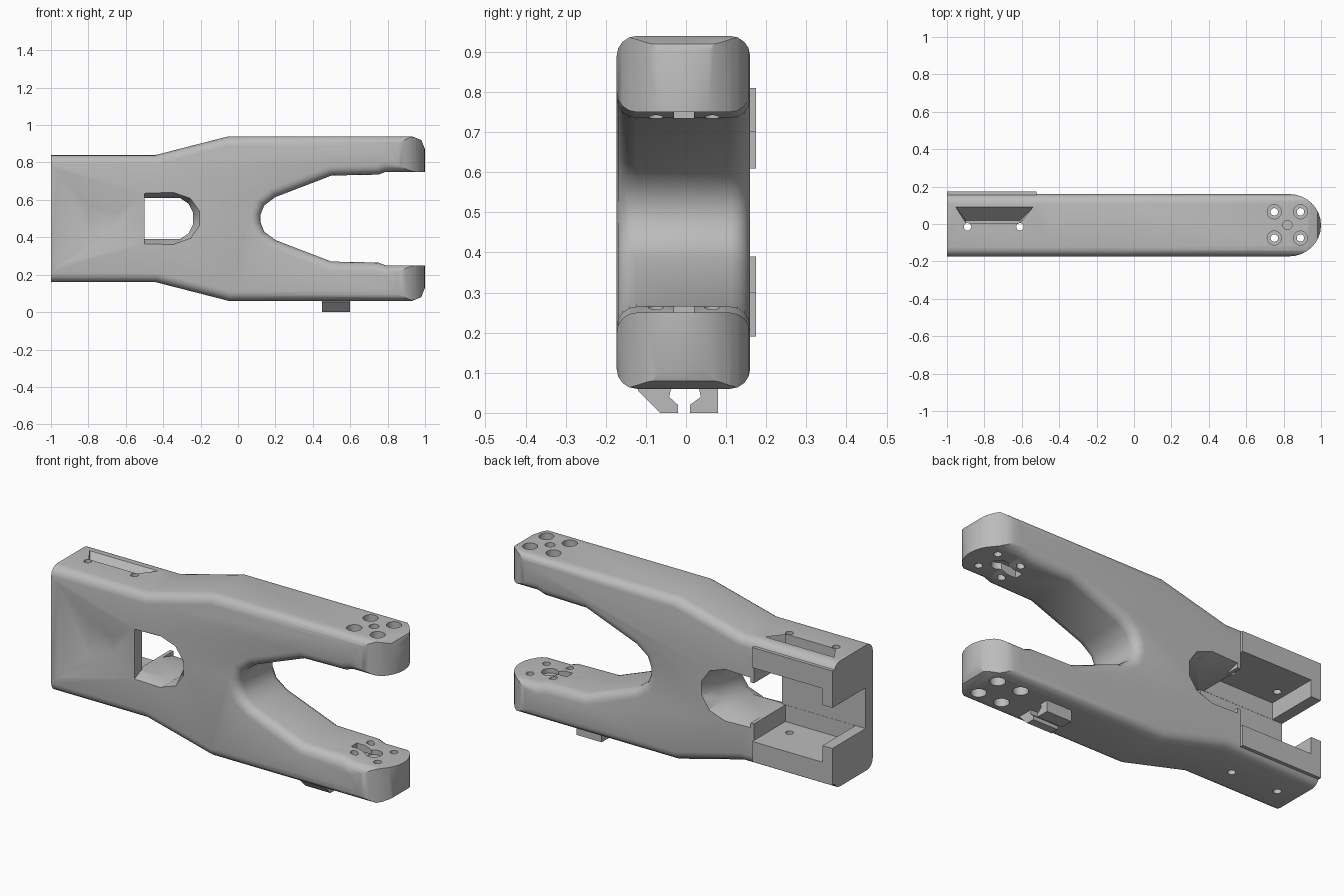
import bpy, bmesh, math
from mathutils import Vector

cube = bpy.data.objects.get("Cube")
if cube:
    bpy.data.objects.remove(cube, do_unlink=True)

grey = bpy.data.materials.new("plain grey")
grey.use_nodes = True
grey.diffuse_color = (0.5, 0.5, 0.5, 1)
grey.node_tree.nodes["Principled BSDF"].inputs["Base Color"].default_value = (0.5, 0.5, 0.5, 1)

FRONT, BACK, MID = -0.173, 0.16, 0.5


def point(axis, a, b, t):
    return {"x": (t, a, b), "y": (a, t, b), "z": (a, b, t)}[axis]


def prism(name, pts, axis, lo, hi, pts_hi=None, rim=0):
    """Extrude a profile along an axis, optionally to a second profile, with rounded rims."""
    bm = bmesh.new()
    low = [bm.verts.new(point(axis, a, b, lo)) for a, b in pts]
    high = [bm.verts.new(point(axis, a, b, hi)) for a, b in (pts_hi or pts)]
    bm.faces.new(low)
    bm.faces.new(high[::-1])
    n = len(pts)
    for i in range(n):
        j = (i + 1) % n
        bm.faces.new((low[i], low[j], high[j], high[i]))
    bmesh.ops.recalc_face_normals(bm, faces=bm.faces)
    if rim:
        caps = set(low), set(high)
        edges = [e for e in bm.edges if any(set(e.verts) <= c for c in caps)]
        bmesh.ops.bevel(bm, geom=edges, offset=rim, segments=4, profile=0.5,
                        affect='EDGES', clamp_overlap=True)
    mesh = bpy.data.meshes.new(name)
    bm.to_mesh(mesh)
    bm.free()
    mesh.materials.append(grey)
    obj = bpy.data.objects.new(name, mesh)
    bpy.context.collection.objects.link(obj)
    return obj


def box(name, x, y, z):
    return prism(name, [(x[0], y[0]), (x[1], y[0]), (x[1], y[1]), (x[0], y[1])], "z", *z)


def drill(x, y, r, lo, hi):
    ring = [(x + r * math.cos(i * math.tau / 16), y + r * math.sin(i * math.tau / 16))
            for i in range(16)]
    return prism("drill", ring, "z", lo, hi)


def combine(target, tool, operation='DIFFERENCE'):
    mod = target.modifiers.new("combine", 'BOOLEAN')
    mod.operation, mod.object, mod.solver = operation, tool, 'EXACT'
    bpy.context.view_layer.objects.active = target
    bpy.ops.object.modifier_apply(modifier=mod.name)
    bpy.data.objects.remove(tool, do_unlink=True)


def smooth(obj):
    bpy.ops.object.select_all(action='DESELECT')
    obj.select_set(True)
    bpy.context.view_layer.objects.active = obj
    bpy.ops.object.shade_smooth_by_angle(angle=math.radians(32))


def mirrored(half):
    return half + [(x, 2 * MID - z) for x, z in reversed(half)]


# Forked body: lower half outline, mirrored about mid height
half = [(-1.1, 0.16), (-0.44, 0.16), (-0.05, 0.06), (0.93, 0.06), (0.98, 0.08),
        (1.0, 0.13), (1.0, 0.25), (0.79, 0.25), (0.75, 0.265), (0.5, 0.27),
        (0.2, 0.385), (0.14, 0.43), (0.12, 0.48)]
body = prism("forked_body", mirrored(half), "y", FRONT, BACK, rim=0.05)

# Rounded tips in plan, square clamp end
plan = [(-1, 0.3), (-1, -0.3), (0.8, -0.3), (0.8, FRONT)]
centre = (FRONT + BACK) / 2
arc = [(0.83 + 0.17 * math.cos(a), centre + (BACK - centre) * math.sin(a))
       for a in [math.pi * (i / 16 - 0.5) for i in range(17)]]
combine(body, prism("plan", plan + arc + [(0.8, 0.3)], "z", -0.2, 1.2), 'INTERSECT')

# Raised rear pads
combine(body, box("rear_pad", (-1, -0.52), (0.12, 0.174), (0.19, 0.81)), 'UNION')

# Through window with flared openings front and back
window = mirrored([(-0.5, 0.39), (-0.31, 0.39), (-0.265, 0.42), (-0.24, 0.47)])
flare = mirrored([(-0.5, 0.36), (-0.35, 0.355), (-0.25, 0.39), (-0.2, 0.46)])
combine(body, prism("window", window, "y", -0.3, 0.3))
combine(body, prism("front_flare", flare, "y", FRONT - 0.01, -0.12, window))
combine(body, prism("back_flare", window, "y", 0.07, BACK + 0.015, flare))

# Clamp pocket, open at the back and at the end, with lips at the end
combine(body, box("pocket", (-1.2, -0.5), (-0.11, 0.3), (0.39, 0.61)))
combine(body, box("hollow", (-0.94, -0.52), (-0.109, 0.3), (0.3, 0.7)))

# Dented front plate
dent = [(-0.97, 0.24), (-0.5, 0.36), (-0.5, 0.64), (-0.97, 0.77)]
floor = [(-0.8, 0.4), (-0.65, 0.45), (-0.65, 0.53), (-0.8, 0.57)]
combine(body, prism("dent", dent, "y", FRONT - 0.002, -0.135, floor))

# Sloped slot in the top, and pin holes through both rails
slot = [(-0.96, 0.1), (-0.9, 0.005), (-0.61, 0.005), (-0.53, 0.1)]
base = [(-0.9, 0.02), (-0.9, 0.005), (-0.61, 0.005), (-0.61, 0.02)]
combine(body, prism("slot", base, "z", 0.76, 0.852, slot))
for x in (-0.89, -0.61):
    combine(body, drill(x, -0.015, 0.02, -0.1, 1.1))

# Motor style mounting holes, wider at the outer faces
for x in (0.75, 0.89):
    for y in (-0.075, 0.065):
        combine(body, drill(x, y, 0.02, -0.1, 1.1))
        combine(body, drill(x, y, 0.038, 0.89, 1.1))
        combine(body, drill(x, y, 0.038, -0.1, 0.11))
combine(body, drill(0.82, -0.005, 0.025, 0.88, 1.1))

# Recess and wire channel on the inner faces of the tips
for lo, hi in ((0.225, 0.3), (0.7, 0.785)):
    combine(body, drill(0.82, -0.005, 0.042, lo, hi))
    combine(body, box("channel", (0.7, 0.82), (-0.03, 0.02), (lo + 0.003, hi - 0.003)))
smooth(body)

# Pair of hooked clips under the lower arm
hooks = {"front_clip": [(-0.12, 0.07), (-0.12, 0.055), (-0.065, 0), (-0.02, 0),
                        (-0.02, 0.02), (-0.042, 0.04), (-0.035, 0.07)],
         "back_clip": [(0.08, 0.07), (0.08, 0), (0.01, 0), (0.01, 0.02),
                       (0.037, 0.04), (0.03, 0.07)]}
for name, pts in hooks.items():
    smooth(prism(name, pts, "x", 0.45, 0.6))
